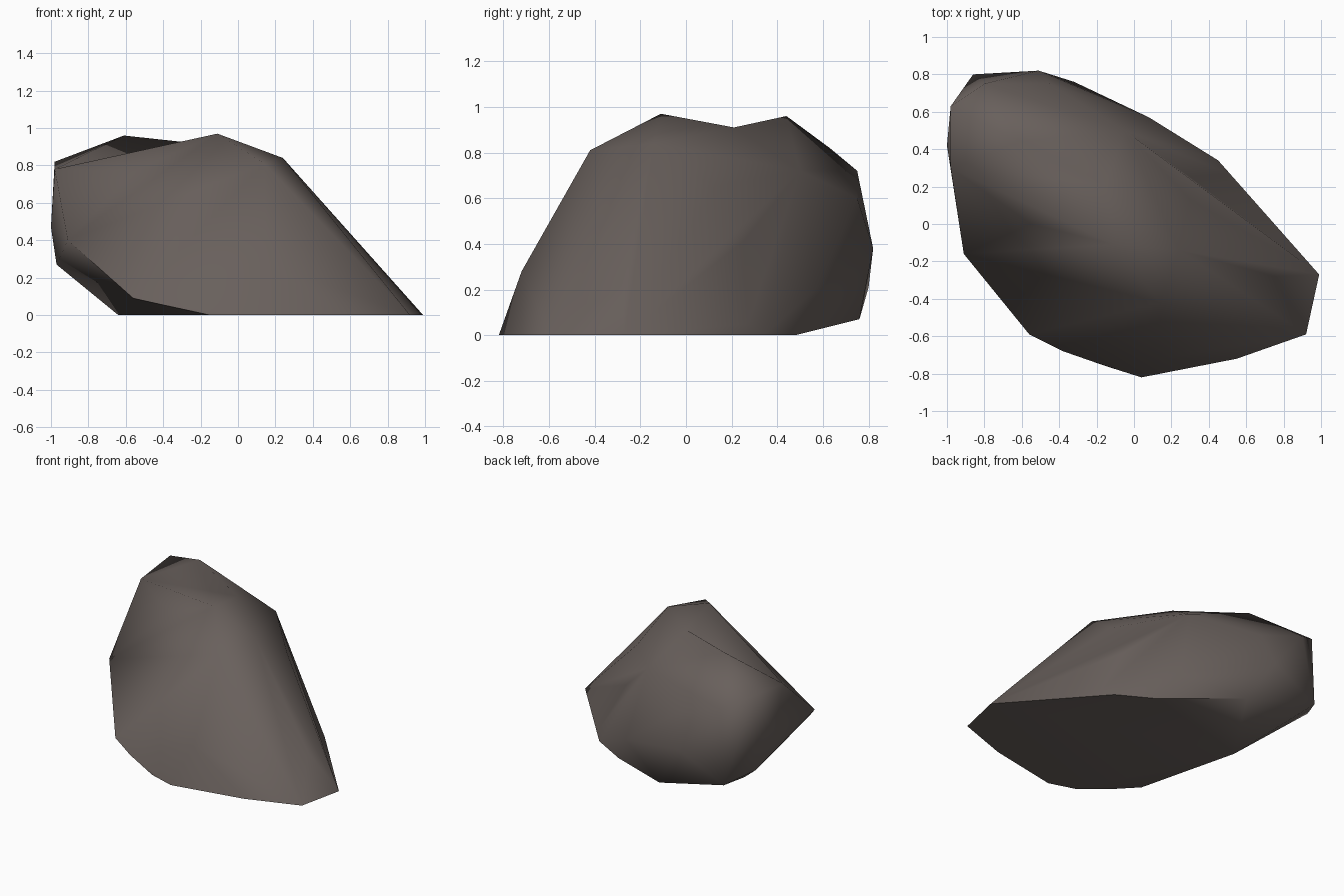
import bpy, bmesh, math
from mathutils import Vector

if "Cube" in bpy.data.objects:
    bpy.data.objects.remove(bpy.data.objects["Cube"])

# Stone colour
stone = bpy.data.materials.new("warm grey stone")
stone.diffuse_color = (0.14, 0.117, 0.107, 1)
stone.use_nodes = True
stone.node_tree.nodes["Principled BSDF"].inputs["Base Color"].default_value = stone.diffuse_color

# Key corners of the boulder, from the ground up
ground = [(.99, -.27), (.92, -.59), (.55, -.72), (.04, -.82), (-.15, -.76),
          (.45, .34), (.20, .48), (-.64, .25)]
flanks = [(-.38, -.68, .05), (-.56, -.59, .09), (-.91, -.16, .40),
          (-1, .42, .47), (-.97, .60, .27), (-.86, .80, .21),
          (-.51, .82, .38), (-.32, .76, .07), (.08, .57, .20), (.30, .25, .41),
          (.50, .27, .05), (.75, -.28, .22), (.15, -.72, .28)]
peak_a, peak_b = (-.61, .44, .96), (-.11, -.11, .97)
crown = [(-.98, .63, .82), (-.98, .30, .78), (-.80, .75, .72), (-.45, .75, .60),
         peak_a, peak_b, (.24, -.14, .84), (.14, -.42, .81), (.30, .13, .65),
         (-.55, 0, .77), (-.15, .21, .91), (-.05, .50, .72)]
points = [Vector((x, y, 0)) for x, y in ground] + [Vector(p) for p in flanks + crown]

# Wrap a hull around the corners; dented corners are pushed outward just
# enough to join the hull and then set back to their true place.
centre = Vector((-.05, 0, .42))
push = [1.0] * len(points)
bm = bmesh.new()
for attempt in range(60):
    bm.clear()
    verts = [bm.verts.new(centre + (p - centre) * s) for p, s in zip(points, push)]
    bmesh.ops.convex_hull(bm, input=verts)
    missing = [i for i, v in enumerate(verts) if not v.link_faces]
    if not missing:
        break
    for i in missing:
        push[i] *= 1.01
for v, p in zip(verts, points):
    v.co = p
bmesh.ops.delete(bm, geom=[v for v in bm.verts if not v.link_faces], context='VERTS')
bmesh.ops.triangulate(bm, faces=bm.faces)

# Saddle: turn the ridge between the two peaks into a valley
ends = [Vector(peak_a), Vector(peak_b)]
ridge = [e for e in bm.edges
         if all(any((v.co - p).length < .01 for p in ends) for v in e.verts)]
if ridge:
    bmesh.ops.rotate_edges(bm, edges=ridge, use_ccw=True)
bmesh.ops.recalc_face_normals(bm, faces=bm.faces)

# Boulder
mesh = bpy.data.meshes.new("boulder")
bm.to_mesh(mesh)
bm.free()
mesh.materials.append(stone)
boulder = bpy.data.objects.new("boulder", mesh)
bpy.context.collection.objects.link(boulder)
bpy.context.view_layer.objects.active = boulder
boulder.select_set(True)
bpy.ops.object.shade_smooth_by_angle(angle=math.radians(75))
